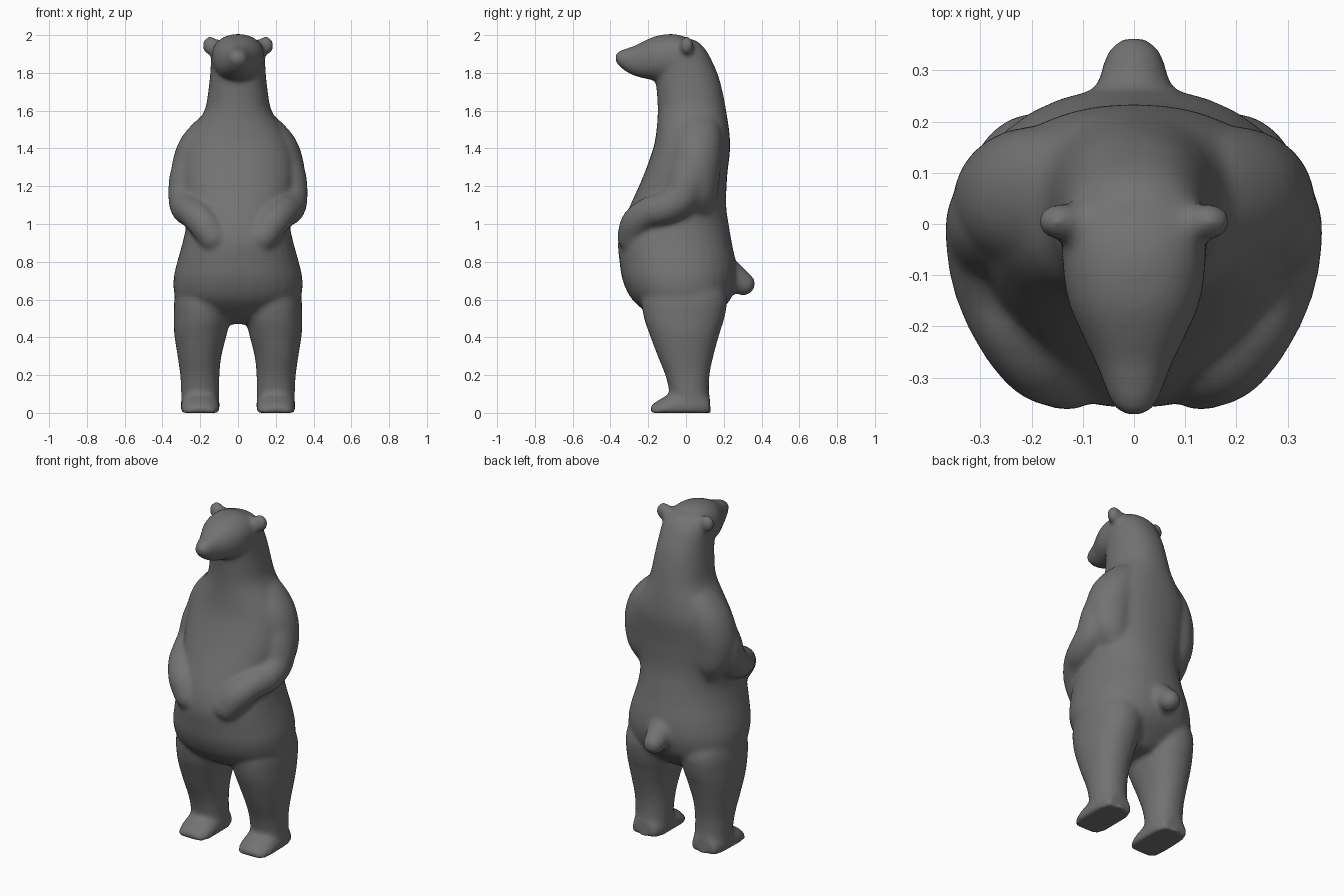
import bpy, bmesh, math
from mathutils import Vector, Matrix

bm = bmesh.new()


def spline(keys, steps=5):
    # Catmull-Rom through tuples of any length
    out = []
    for i in range(len(keys) - 1):
        p0, p1, p2, p3 = (keys[max(i - 1, 0)], keys[i], keys[i + 1],
                          keys[min(i + 2, len(keys) - 1)])
        for s in range(steps):
            t = s / steps
            out.append([0.5 * (2 * b + (c - a) * t + (2 * a - 5 * b + 4 * c - d) * t * t
                               + (3 * b - a - 3 * c + d) * t ** 3)
                        for a, b, c, d in zip(p0, p1, p2, p3)])
    out.append(list(keys[-1]))
    return out


def skin(rings):
    # closed tube through point rings
    vs = [[bm.verts.new(p) for p in r] for r in rings]
    n = len(vs[0])
    faces = [bm.faces.new((a[i], a[(i + 1) % n], b[(i + 1) % n], b[i]))
             for a, b in zip(vs, vs[1:]) for i in range(n)]
    faces += [bm.faces.new(vs[0][::-1]), bm.faces.new(vs[-1])]
    bmesh.ops.recalc_face_normals(bm, faces=faces)


def loft(keys, axis, side=1, power=2.2, n=32):
    # keys: position along axis, centre x, half width, low and high of the other axis
    rings = []
    for t, cx, hw, lo, hi in spline(keys):
        ring = []
        for i in range(n):
            a = 2 * math.pi * i / n
            c, s = math.cos(a), math.sin(a)
            u = math.copysign(abs(c) ** (2 / power), c) * hw + cx
            v = (lo + hi) / 2 + math.copysign(abs(s) ** (2 / power), s) * (hi - lo) / 2
            ring.append((side * u, v, t) if axis == 'Z' else (side * u, t, max(v, 0)))
        rings.append(ring)
    skin(rings)


def ball(co, r, scale=(1, 1, 1)):
    m = Matrix.Translation(co) @ Matrix.Diagonal((*scale, 1))
    bmesh.ops.create_uvsphere(bm, u_segments=20, v_segments=12, radius=r, matrix=m)


def limb(keys, side=1, n=20):
    # round tube along a path of x, y, z, radius
    pts = spline([(side * x, y, z, r) for x, y, z, r in keys])
    rings = []
    for i, p in enumerate(pts):
        a, b = pts[max(i - 1, 0)], pts[min(i + 1, len(pts) - 1)]
        q = (Vector(b[:3]) - Vector(a[:3])).to_track_quat('Z', 'X')
        rings.append([Vector(p[:3]) + q @ Vector((p[3] * math.cos(k * math.tau / n),
                                                  p[3] * math.sin(k * math.tau / n), 0))
                      for k in range(n)])
    skin(rings)
    for p in (pts[0], pts[-1]):
        ball(p[:3], p[3])


# torso and neck
loft([(0.47, 0, .10, -.10, .10), (0.52, 0, .22, -.19, .16), (0.60, 0, .325, -.285, .235),
      (0.70, 0, .342, -.335, .265), (0.80, 0, .322, -.352, .262), (0.90, 0, .294, -.36, .243),
      (1.00, 0, .275, -.337, .226), (1.10, 0, .285, -.295, .213), (1.25, 0, .305, -.228, .218),
      (1.40, 0, .29, -.174, .234), (1.50, 0, .24, -.156, .228), (1.60, 0, .178, -.15, .213),
      (1.70, 0, .158, -.155, .194), (1.80, 0, .147, -.165, .166), (1.92, 0, .137, -.18, .107),
      (1.977, 0, .095, -.15, .047)], 'Z')

# head and muzzle
loft([(.06, 0, .09, 1.82, 1.95), (.0, 0, .132, 1.78, 1.99), (-.07, 0, .141, 1.76, 2.006),
      (-.15, 0, .13, 1.758, 1.998), (-.21, 0, .105, 1.768, 1.975), (-.27, 0, .076, 1.783, 1.945),
      (-.32, 0, .057, 1.808, 1.929), (-.358, 0, .04, 1.84, 1.914),
      (-.373, 0, .022, 1.86, 1.90)], 'Y')

# tail
limb([(0, .17, .75, .11), (0, .25, .715, .08), (0, .305, .683, .062)])

for s in (-1, 1):
    # leg
    loft([(.78, .16, .08, -.12, .12), (.68, .17, .145, -.2, .19), (.6, .182, .155, -.235, .218),
          (.5, .19, .15, -.222, .203), (.42, .198, .14, -.195, .178), (.3, .204, .116, -.15, .145),
          (.2, .202, .104, -.11, .125), (.1, .2, .101, -.087, .122),
          (0, .2, .1, -.085, .134)], 'Z', s)
    # foot
    loft([(-.19, .2, .055, -.03, .035), (-.165, .2, .085, -.04, .055),
          (-.12, .2, .101, -.05, .083), (-.05, .2, .103, -.06, .12), (.06, .2, .1, -.06, .14),
          (.127, .2, .075, -.05, .09)], 'Y', s, 2)
    # shoulder blending into the back
    loft([(1.06, .2, .07, -.02, .13), (1.14, .21, .12, -.07, .165), (1.25, .21, .143, -.09, .18),
          (1.35, .2, .143, -.09, .19), (1.45, .17, .135, -.08, .19), (1.54, .13, .10, -.05, .17),
          (1.6, .09, .06, 0, .13)], 'Z', s, 2)
    # arm and paw
    limb([(.21, .03, 1.40, .09), (.252, .015, 1.26, .108),
          (.27, -.025, 1.145, .1), (.268, -.11, 1.085, .088), (.235, -.195, 1.06, .083),
          (.182, -.26, 1.005, .085), (.13, -.284, .93, .081)], s)
    # ear
    ball((s * .145, .005, 1.944), .053, (.86, .68, .95))
    limb([(.10, -.005, 1.93, .045), (.135, .005, 1.94, .036)], s)

# fuse all parts into one smooth skin
mesh = bpy.data.meshes.new("bear")
bm.to_mesh(mesh)
bm.free()
bear = bpy.data.objects.new("bear", mesh)
bpy.context.collection.objects.link(bear)
fuse = bear.modifiers.new("fuse", 'REMESH')
fuse.mode = 'VOXEL'
fuse.voxel_size = 0.012
fuse.use_smooth_shade = True
soften = bear.modifiers.new("soften", 'SMOOTH')
soften.factor = 0.5
soften.iterations = 14

# dark grey fur
fur = bpy.data.materials.new("dark_grey")
fur.diffuse_color = (0.17, 0.17, 0.17, 1)
mesh.materials.append(fur)
